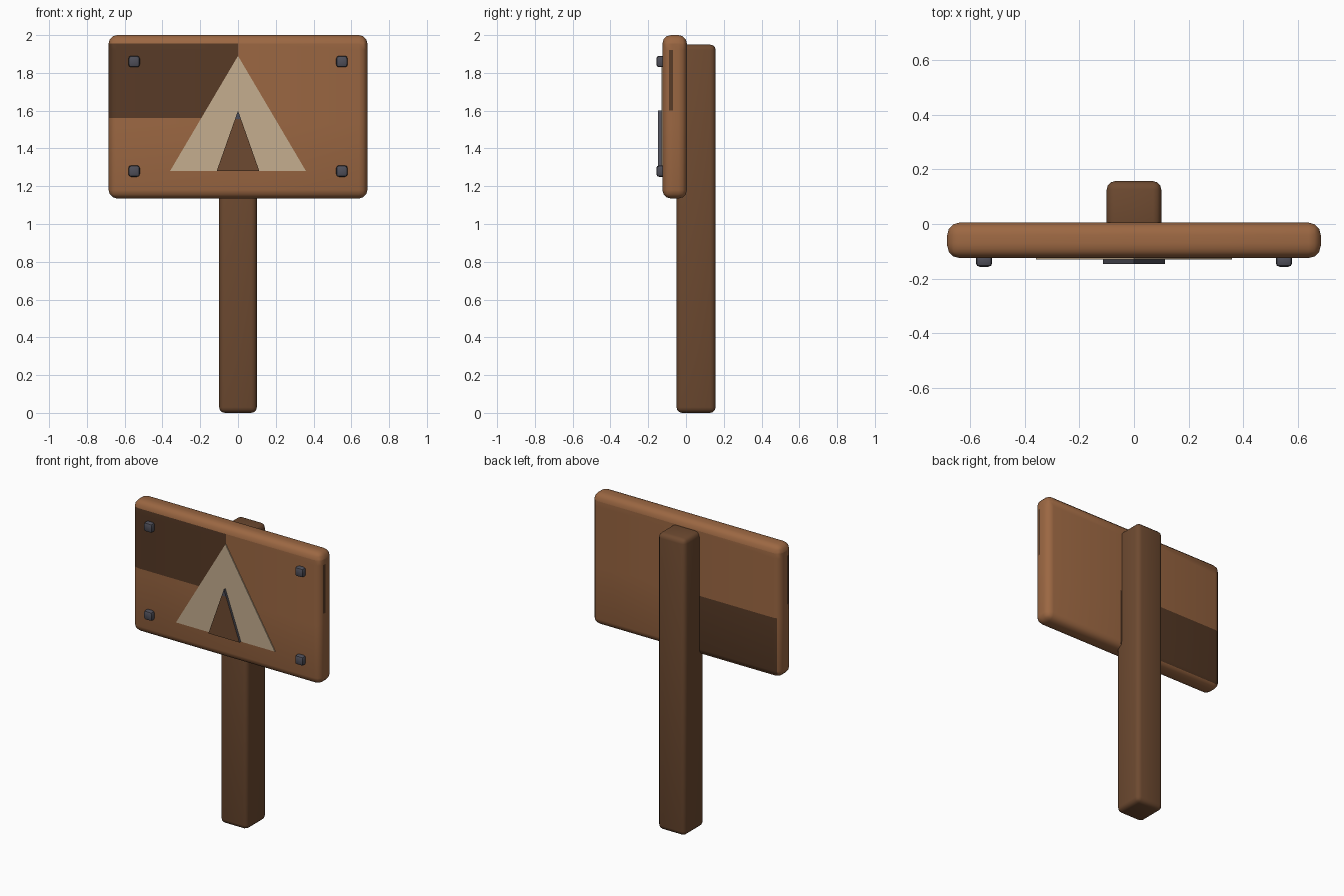
import bpy, bmesh
from mathutils import Vector

if "Cube" in bpy.data.objects:
    bpy.data.objects.remove(bpy.data.objects["Cube"])


def material(name, srgb):
    m = bpy.data.materials.new(name)
    lin = [c / 12.92 if c <= 0.04045 else ((c + 0.055) / 1.055) ** 2.4 for c in srgb]
    m.diffuse_color = (*lin, 1)
    m.use_nodes = True
    m.node_tree.nodes["Principled BSDF"].inputs["Base Color"].default_value = m.diffuse_color
    return m


BOARD = material("board_wood", (0.61, 0.405, 0.26))
SHADE = material("dark_stain", (0.345, 0.23, 0.15))
POST = material("post_wood", (0.43, 0.29, 0.19))
TAN = material("tent_canvas", (0.77, 0.68, 0.56))
METAL = material("bolt_metal", (0.31, 0.31, 0.35))


def finish(bm, name, mats, smooth=True):
    bmesh.ops.recalc_face_normals(bm, faces=bm.faces[:])
    me = bpy.data.meshes.new(name)
    bm.to_mesh(me)
    bm.free()
    for m in mats:
        me.materials.append(m)
    ob = bpy.data.objects.new(name, me)
    bpy.context.collection.objects.link(ob)
    if smooth:
        bpy.ops.object.select_all(action='DESELECT')
        bpy.context.view_layer.objects.active = ob
        ob.select_set(True)
        bpy.ops.object.shade_smooth_by_angle(angle=0.7)
    return ob


def rounded_box(lo, hi, radius, segments):
    lo, hi = Vector(lo), Vector(hi)
    bm = bmesh.new()
    bmesh.ops.create_cube(bm, size=1)
    for v in bm.verts:
        v.co = (lo + hi) / 2 + v.co * (hi - lo)
    bmesh.ops.bevel(bm, geom=bm.edges[:], offset=radius, segments=segments,
                    profile=0.5, affect='EDGES')
    return bm


def cut(bm, axis, value):
    co, no = Vector(), Vector()
    co[axis], no[axis] = value, 1
    bmesh.ops.bisect_plane(bm, geom=bm.verts[:] + bm.edges[:] + bm.faces[:],
                           plane_co=co, plane_no=no)


def prism(half, z0, z1, y0, y1):
    bm = bmesh.new()
    f = bm.faces.new([bm.verts.new(p) for p in
                      ((-half, y0, z0), (half, y0, z0), (0, y0, z1))])
    ext = bmesh.ops.extrude_face_region(bm, geom=[f])
    for v in ext['geom']:
        if isinstance(v, bmesh.types.BMVert):
            v.co.y = y1
    return bm


# Post
finish(rounded_box((-0.1, -0.05, 0), (0.1, 0.157, 1.95), 0.03, 3), "post", [POST])

# Board, with dark stained patches cut into front, back and side edges
bm = rounded_box((-0.685, -0.125, 1.135), (0.685, 0.005, 2.0), 0.045, 3)
for axis, values in ((2, (1.53, 1.56, 1.6, 1.92, 1.955)), (0, (0, 0.11)), (1, (-0.09, -0.07))):
    for value in values:
        cut(bm, axis, value)
for f in bm.faces:
    c = f.calc_center_median()
    front = c.y < -0.09 and c.x < 0 and 1.56 < c.z < 1.955
    back = c.y > -0.02 and -0.66 < c.x < 0.11 and 1.16 < c.z < 1.53
    side = abs(c.x) > 0.68 and -0.09 < c.y < -0.07 and 1.6 < c.z < 1.92
    f.material_index = int(front or back or side)
finish(bm, "sign_board", [BOARD, SHADE])

# Tent emblem
finish(prism(0.36, 1.28, 1.89, -0.122, -0.131), "tent_emblem", [TAN], False)

# Tent doorway: brown front, grey edges and tip
bm = prism(0.113, 1.28, 1.6, -0.122, -0.147)
cut(bm, 2, 1.555)
bm.normal_update()
for f in bm.faces:
    flat = abs(f.normal.y) > 0.9
    f.material_index = 0 if flat and f.calc_center_median().z < 1.555 else 1
finish(bm, "tent_doorway", [POST, METAL], False)

# Corner bolts
for x in (-0.55, 0.55):
    for z in (1.28, 1.86):
        finish(rounded_box((x - 0.03, -0.157, z - 0.03), (x + 0.03, -0.11, z + 0.03), 0.014, 2),
               "corner_bolt", [METAL])
